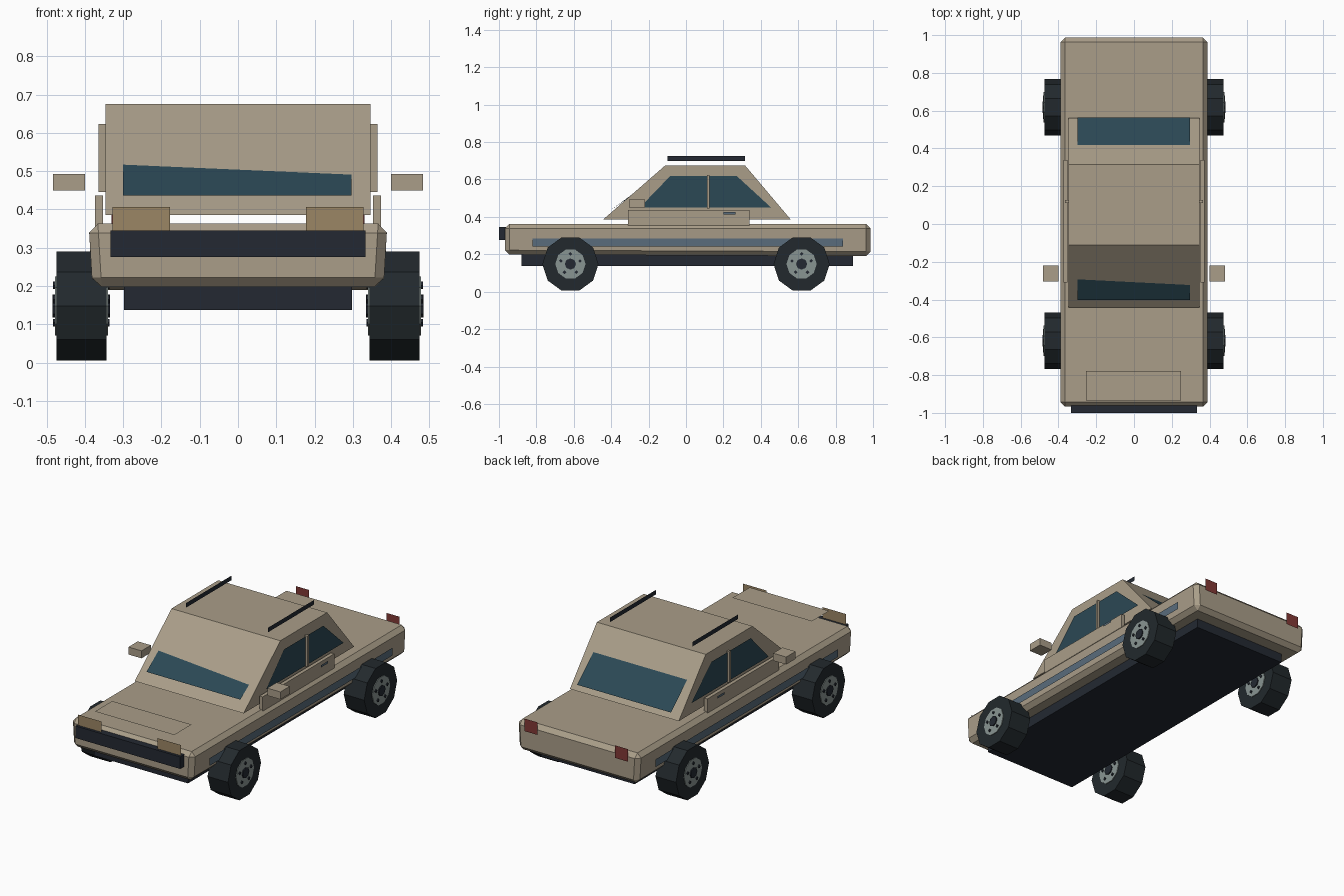
import bpy, bmesh
from math import sin, cos, pi
from mathutils import Matrix

if "Cube" in bpy.data.objects:
    bpy.data.objects.remove(bpy.data.objects["Cube"])


def mat(name, r, g, b):
    m = bpy.data.materials.new(name)
    m.diffuse_color = (r, g, b, 1)
    m.use_nodes = True
    m.node_tree.nodes["Principled BSDF"].inputs["Base Color"].default_value = m.diffuse_color
    return m


TAN = mat("tan_paint", 0.40, 0.34, 0.25)
GLASS = mat("teal_glass", 0.024, 0.065, 0.09)
DARK = mat("dark_trim", 0.017, 0.022, 0.032)
RUBBER = mat("rubber", 0.016, 0.022, 0.026)
METAL = mat("hub_metal", 0.25, 0.30, 0.29)
STRIPE = mat("blue_grey", 0.10, 0.15, 0.20)
AMBER = mat("headlight", 0.33, 0.24, 0.13)
RED = mat("tail_red", 0.22, 0.04, 0.035)


def finish(name, bm, material):
    bmesh.ops.recalc_face_normals(bm, faces=bm.faces[:])
    me = bpy.data.meshes.new(name)
    bm.to_mesh(me)
    bm.free()
    me.materials.append(material)
    ob = bpy.data.objects.new(name, me)
    bpy.context.collection.objects.link(ob)
    return ob


def box(name, x, y, z, material):
    """Box from (min, max) ranges."""
    bm = bmesh.new()
    bmesh.ops.create_cube(bm, size=1)
    for v in bm.verts:
        for i, r in enumerate((x, y, z)):
            v.co[i] = r[0] if v.co[i] < 0 else r[1]
    return finish(name, bm, material)


def sheet(name, pts, material):
    """Single flat panel."""
    bm = bmesh.new()
    bm.faces.new([bm.verts.new(p) for p in pts])
    return finish(name, bm, material)


def extrude_x(name, profile, x0, x1, material):
    """Side (y, z) profile extruded across x."""
    bm = bmesh.new()
    f = bm.faces.new([bm.verts.new((x0, y, z)) for y, z in profile])
    new = bmesh.ops.extrude_face_region(bm, geom=[f])["geom"]
    for v in new:
        if isinstance(v, bmesh.types.BMVert):
            v.co.x = x1
    return finish(name, bm, material)


def disc(name, x, y, z, r, depth, sides, material):
    """Cylinder with its axis along x."""
    bm = bmesh.new()
    bmesh.ops.create_cone(bm, cap_ends=True, segments=sides, radius1=r, radius2=r, depth=depth)
    first = min(bm.verts, key=lambda v: -v.co.y).co
    flat = Matrix.Rotation(-pi / 2 if sides % 4 else 0, 4, 'Z')
    bm.transform(Matrix.Translation((x, y, z)) @ Matrix.Rotation(pi / 2, 4, 'Y')
                 @ flat if first.x ** 2 > 1 else
                 Matrix.Translation((x, y, z)) @ Matrix.Rotation(pi / 2, 4, 'Y'))
    return finish(name, bm, material)


# Lower body: slightly tapered, chamfered box
body = box("body", (-0.39, 0.39), (-0.967, 0.987), (0.195, 0.363), TAN)
for v in body.data.vertices:
    if v.co.z < 0.25:
        v.co.x *= 0.975
        v.co.z += -0.005 if v.co.y > 0 else 0.003
bev = body.modifiers.new("chamfer", 'BEVEL')
bev.width = 0.024
bev.segments = 1

box("chassis", (-0.298, 0.298), (-0.88, 0.892), (0.138, 0.21), DARK)
extrude_x("cabin", [(-0.443, 0.386), (0.56, 0.386), (0.315, 0.676), (-0.11, 0.676)],
          -0.346, 0.346, TAN)
box("grille", (-0.333, 0.333), (-1.0, -0.955), (0.276, 0.345), DARK)
sheet("bonnet_panel", [(-0.255, -0.935, 0.424), (0.25, -0.935, 0.424),
                       (0.25, -0.778, 0.424), (-0.255, -0.778, 0.424)], TAN)

# Front and rear glass
sheet("windscreen", [(-0.3, -0.402, 0.436), (0.296, -0.402, 0.436),
                     (0.296, -0.323, 0.491), (-0.3, -0.293, 0.517)], GLASS)
sheet("rear_window", [(-0.3, 0.565, 0.425), (0.296, 0.565, 0.425),
                      (0.296, 0.418, 0.557), (-0.3, 0.418, 0.557)], GLASS)

# Parts repeated on both sides
for s, side in ((-1, "left"), (1, "right")):
    def span(a, b):
        return sorted((s * a, s * b))

    def upright(name, y, z0, z1, a, b, material):
        sheet(f"{name}_{side}", [(s * a, y, z0), (s * b, y, z0),
                                 (s * b, y, z1), (s * a, y, z1)], material)

    def side_panel(name, x, pts, material):
        sheet(f"{name}_{side}", [(s * x, y, z) for y, z in pts], material)

    def rect(y0, y1, z0, z1):
        return [(y0, z0), (y1, z0), (y1, z1), (y0, z1)]

    side_panel("side_window", 0.352,
               [(-0.247, 0.45), (0.455, 0.45), (0.272, 0.618), (-0.085, 0.618)], GLASS)
    box(f"door_pillar_{side}", span(0.344, 0.364), (0.111, 0.126), (0.445, 0.623), TAN)
    box(f"door_{side}", span(0.353, 0.374), (-0.31, 0.34), (0.355, 0.437), TAN)
    side_panel("door_handle", 0.386, rect(0.2, 0.265, 0.414, 0.427), STRIPE)
    side_panel("side_stripe", 0.393, rect(-0.82, 0.84, 0.241, 0.285), STRIPE)
    side_panel("roof_rail", 0.262, rect(-0.1, 0.315, 0.699, 0.725), DARK)
    box(f"mirror_{side}", span(0.4, 0.483), (-0.305, -0.22), (0.45, 0.493), TAN)
    upright("headlight", -0.985, 0.345, 0.406, 0.177, 0.328, AMBER)
    upright("tail_light", 0.996, 0.315, 0.387, 0.245, 0.33, RED)

    # Wheels: hub, cap and lug nuts show on both faces
    for y, end in ((-0.618, "front"), (0.618, "rear")):
        tag, x, z = f"{end}_{side}", s * 0.409, 0.148
        disc(f"tyre_{tag}", x, y, z, 0.15, 0.13, 10, RUBBER)
        disc(f"hub_{tag}", x, y, z, 0.081, 0.138, 10, METAL)
        disc(f"hub_cap_{tag}", x, y, z, 0.03, 0.15, 8, DARK)
        for i in range(5):
            a = pi / 2 + i * 2 * pi / 5
            disc(f"lug_nut_{tag}_{i}", x, y + 0.054 * cos(a), z + 0.054 * sin(a),
                 0.01, 0.148, 4, DARK)
